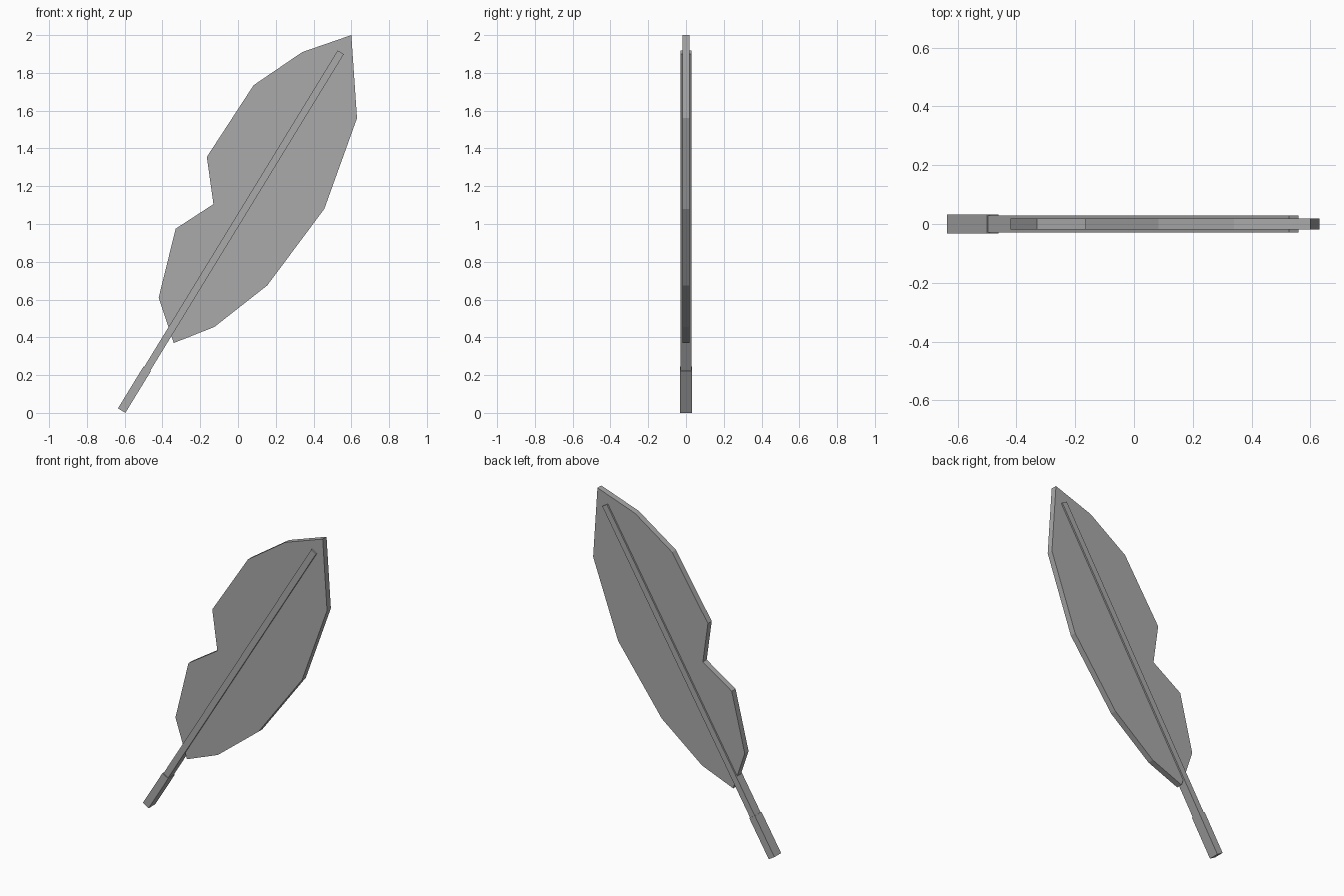
import bpy
import bmesh
from mathutils import Vector

cube = bpy.data.objects.get("Cube")
if cube:
    bpy.data.objects.remove(cube, do_unlink=True)

# Single plain grey for the whole feather
grey = bpy.data.materials.new("plain_grey")
grey.use_nodes = True
grey.diffuse_color = (0.4, 0.4, 0.4, 1)
grey.node_tree.nodes["Principled BSDF"].inputs["Base Color"].default_value = (0.4, 0.4, 0.4, 1)


def slab(name, outline, half_depth):
    """Extrude an x-z outline symmetrically along y."""
    bm = bmesh.new()
    face = bm.faces.new([bm.verts.new((x, -half_depth, z)) for x, z in outline])
    extruded = bmesh.ops.extrude_face_region(bm, geom=[face], use_keep_orig=True)
    moved = [g for g in extruded["geom"] if isinstance(g, bmesh.types.BMVert)]
    bmesh.ops.translate(bm, verts=moved, vec=(0, 2 * half_depth, 0))
    bmesh.ops.recalc_face_normals(bm, faces=bm.faces)
    mesh = bpy.data.meshes.new(name)
    bm.to_mesh(mesh)
    bm.free()
    mesh.materials.append(grey)
    obj = bpy.data.objects.new(name, mesh)
    bpy.context.collection.objects.link(obj)
    return obj


def bar(name, start, end, half_width, half_depth):
    """Straight rectangular rod between two x-z points."""
    along = (end - start).normalized()
    side = Vector((along.y, -along.x)) * half_width
    return slab(name, [start - side, end - side, end + side, start + side], half_depth)


# Flat vane with a notch on one edge
slab("vane", [
    (-0.34, 0.37), (-0.42, 0.61), (-0.33, 0.975), (-0.13, 1.105),
    (-0.165, 1.355), (0.083, 1.735), (0.34, 1.91), (0.6, 2.0),
    (0.63, 1.56), (0.457, 1.08), (0.155, 0.675), (-0.125, 0.455),
], 0.019)

# Central shaft and thicker quill share one diagonal axis
base, tip = Vector((-0.616, 0.012)), Vector((0.544, 1.909))
joint = base.lerp(tip, 0.117)
bar("shaft", joint, tip, 0.019, 0.029)
bar("quill", base, joint, 0.023, 0.033)
